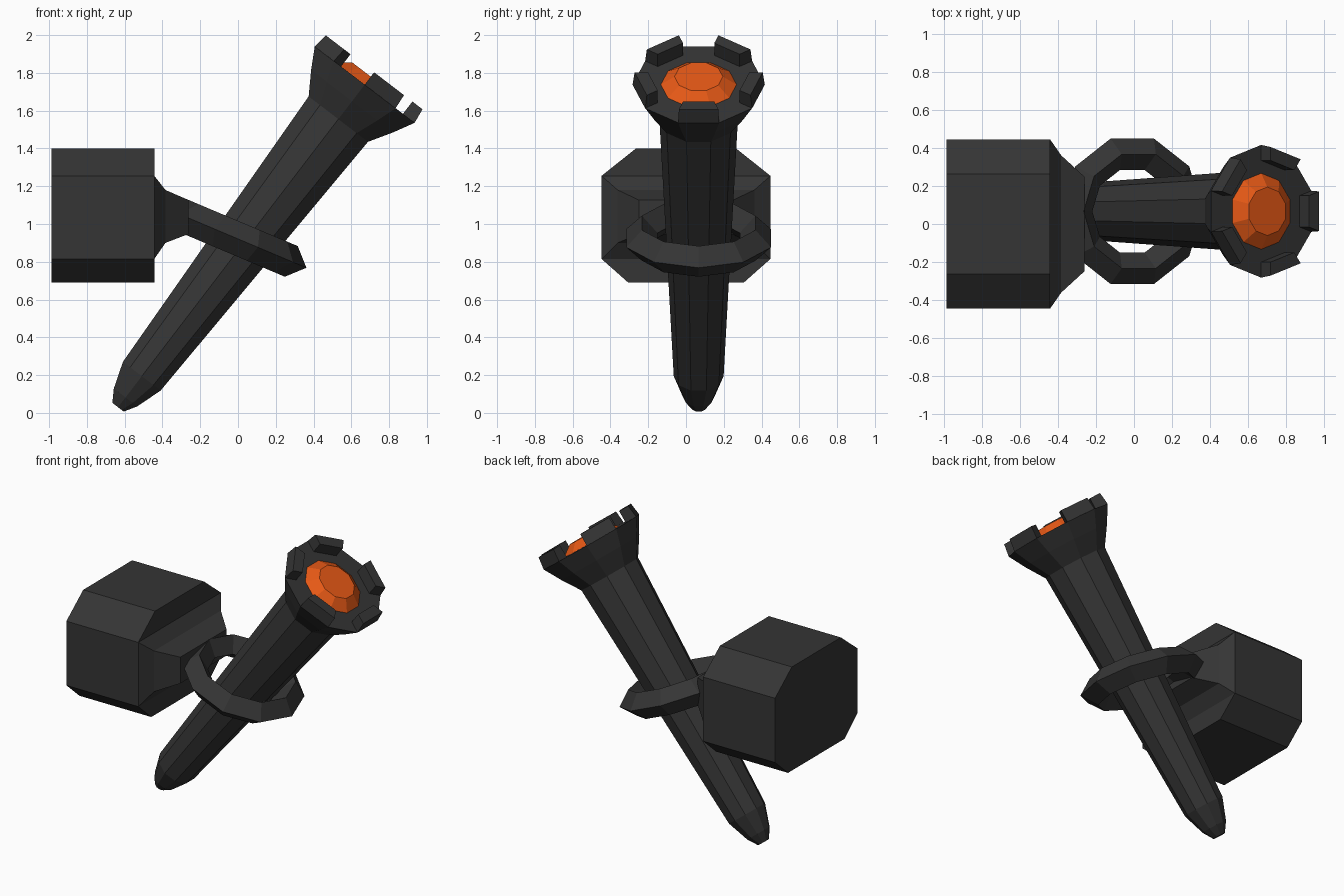
import bpy, bmesh
from math import sin, cos, radians, pi
from mathutils import Matrix

if "Cube" in bpy.data.objects:
    bpy.data.objects.remove(bpy.data.objects["Cube"])

N = 10          # sides of every round part
CY = 0.067      # torch and ring sit slightly off centre in y


def material(name, color):
    m = bpy.data.materials.new(name)
    m.diffuse_color = color
    m.use_nodes = True
    m.node_tree.nodes["Principled BSDF"].inputs["Base Color"].default_value = m.diffuse_color
    return m


iron = material("dark_iron", (0.035, 0.035, 0.035, 1))
ember = material("ember", (0.80, 0.10, 0.008, 1))


def finish(name, bm, mat, matrix=Matrix()):
    bmesh.ops.recalc_face_normals(bm, faces=bm.faces)
    mesh = bpy.data.meshes.new(name)
    bm.to_mesh(mesh)
    bm.free()
    mesh.materials.append(mat)
    ob = bpy.data.objects.new(name, mesh)
    ob.matrix_world = matrix
    bpy.context.collection.objects.link(ob)


def loft(bm, loops, cap=True, closed=False):
    """Bridge equal-length point loops, capping or joining the two ends."""
    rings = [[bm.verts.new(p) for p in lp] for lp in loops]
    pairs = list(zip(rings, rings[1:]))
    if closed:
        pairs.append((rings[-1], rings[0]))
    for a, b in pairs:
        for i in range(len(a)):
            j = (i + 1) % len(a)
            bm.faces.new((a[i], a[j], b[j], b[i]))
    if cap and not closed:
        bm.faces.new(rings[0][::-1])
        bm.faces.new(rings[-1])


def circle(r, z):
    return [(r * cos(pi / N + 2 * pi * k / N), r * sin(pi / N + 2 * pi * k / N), z)
            for k in range(N)]


def section(points, angle):
    """Place (radius, height) points in the vertical plane at an angle."""
    return [(r * cos(angle), r * sin(angle), z) for r, z in points]


torch = Matrix.Translation((-0.635, CY, 0.03)) @ Matrix.Rotation(radians(37.4), 4, 'Y')

# torch shaft with rounded tip and flared head
bm = bmesh.new()
loft(bm, [circle(r, z) for r, z in [(0.04, 0), (0.082, 0.065), (0.132, 0.207), (0.208, 1.92),
                                    (0.287, 2.04), (0.35, 2.15)]])
finish("torch_shaft", bm, iron, torch)

# five raised teeth on alternate sides of the rim
bm = bmesh.new()
tooth = [(0.35, 2.149), (0.339, 2.232), (0.268, 2.232), (0.268, 2.149)]
for k in range(5):
    a = 2 * pi * k / 5
    loft(bm, [section(tooth, a - pi / N), section(tooth, a + pi / N)])
finish("rim_teeth", bm, iron, torch)

# glowing ember
bm = bmesh.new()
loft(bm, [circle(0.203, 2.145), circle(0.2, 2.151), circle(0.128, 2.203)])
finish("ember", bm, ember, torch)

# holding ring with diamond cross-section
bm = bmesh.new()
diamond = [(0.403, 0), (0.316, 0.088), (0.229, 0), (0.316, -0.088)]
loft(bm, [section(diamond, 2 * pi * k / N) for k in range(N)], closed=True)
finish("holding_ring", bm, iron,
       Matrix.Translation((-0.009, CY, 0.925)) @ Matrix.Rotation(radians(22.9), 4, 'Y'))

# wall block: chamfered profile pushed along x
bm = bmesh.new()
half = [(0.306, 0.69), (0.447, 0.815), (0.447, 1.255), (0.265, 1.40)]
outline = half + [(-y, z) for y, z in reversed(half)]
loft(bm, [[(x, y, z) for y, z in outline] for x in (-0.988, -0.443)])
finish("wall_block", bm, iron)

# tapered neck between block and ring
bm = bmesh.new()
loft(bm, [[(x, -w, lo), (x, w, lo), (x, w, hi), (x, -w, hi)]
          for x, w, lo, hi in [(-0.443, 0.447, 0.815, 1.255), (-0.384, 0.362, 0.90, 1.18),
                               (-0.262, 0.25, 0.947, 1.127)]])
finish("neck", bm, iron)
